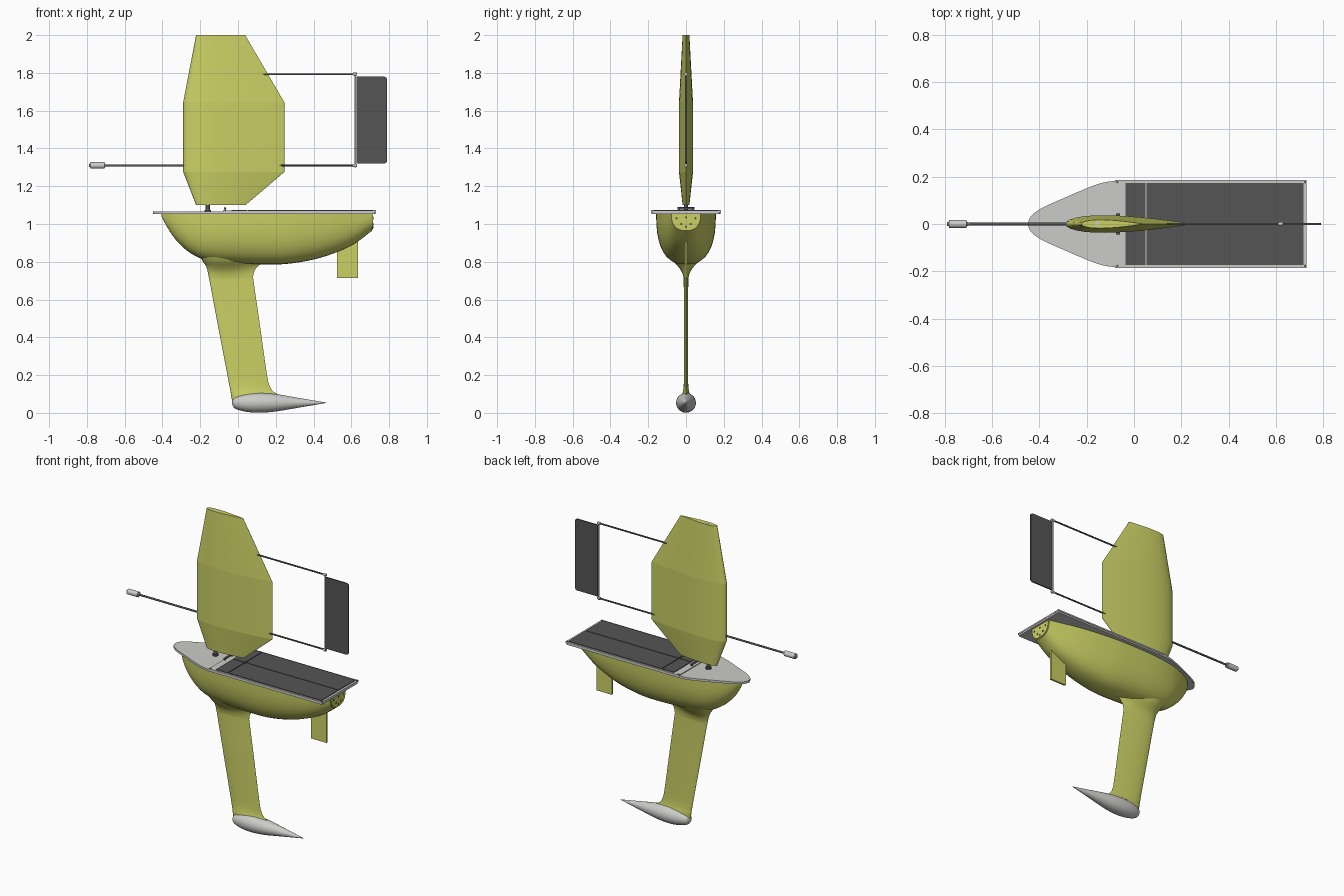
import bpy, bmesh, math
from mathutils import Vector

if "Cube" in bpy.data.objects:
    bpy.data.objects.remove(bpy.data.objects["Cube"])


def material(name, r, g, b):
    m = bpy.data.materials.new(name)
    m.use_nodes = True
    m.diffuse_color = (r, g, b, 1)
    m.node_tree.nodes["Principled BSDF"].inputs["Base Color"].default_value = (r, g, b, 1)
    return m


LIME = material("lime yellow", 0.60, 0.64, 0.13)
DARK = material("dark grey", 0.09, 0.09, 0.09)
LIGHT = material("light grey", 0.60, 0.60, 0.58)


def finish(name, bm, mat, angle=None):
    bmesh.ops.recalc_face_normals(bm, faces=bm.faces)
    mesh = bpy.data.meshes.new(name)
    bm.to_mesh(mesh)
    bm.free()
    mesh.materials.append(mat)
    ob = bpy.data.objects.new(name, mesh)
    bpy.context.collection.objects.link(ob)
    if angle:
        bpy.ops.object.select_all(action='DESELECT')
        ob.select_set(True)
        bpy.context.view_layer.objects.active = ob
        bpy.ops.object.shade_smooth_by_angle(angle=math.radians(angle))
    return ob


def box(name, lo, hi, mat):
    bm = bmesh.new()
    bmesh.ops.create_cube(bm, size=1)
    lo, hi = Vector(lo), Vector(hi)
    for v in bm.verts:
        v.co = (lo + hi) / 2 + v.co * (hi - lo)
    return finish(name, bm, mat)


def rod(name, a, b, r, mat, bevel=0):
    a, b = Vector(a), Vector(b)
    bm = bmesh.new()
    bmesh.ops.create_cone(bm, cap_ends=True, segments=20, radius1=r, radius2=r, depth=(b - a).length)
    if bevel:
        rims = [e for e in bm.edges if abs(e.verts[0].co.z - e.verts[1].co.z) < 1e-5]
        bmesh.ops.bevel(bm, geom=rims, offset=bevel, segments=3, affect='EDGES')
    turn = (b - a).to_track_quat('Z', 'Y')
    for v in bm.verts:
        v.co = turn @ v.co + (a + b) / 2
    return finish(name, bm, mat, 40)


def plate(name, outline, axis, lo, hi, mat, angle=None):
    """Extrude a flat outline along axis (0, 1 or 2)."""
    bm = bmesh.new()

    def point(p, d):
        c = list(p)
        c.insert(axis, d)
        return bm.verts.new(c)
    face = bm.faces.new([point(p, lo) for p in outline])
    out = bmesh.ops.extrude_face_region(bm, geom=[face])["geom"]
    for v in out:
        if isinstance(v, bmesh.types.BMVert):
            v.co[axis] = hi
    return finish(name, bm, mat, angle)


def loft(name, rings, mat, angle=None, crease=False):
    bm = bmesh.new()
    loops = [[bm.verts.new(p) for p in ring] for ring in rings]
    n = len(loops[0])
    for a, b in zip(loops, loops[1:]):
        for i in range(n):
            j = (i + 1) % n
            bm.faces.new((a[i], a[j], b[j], b[i]))
    caps = [bm.faces.new(loops[0]), bm.faces.new(loops[-1])]
    if crease:
        for f in bm.faces:
            f.smooth = f not in caps
        for loop in loops:
            for i in range(n):
                bm.edges.get((loop[i], loop[(i + 1) % n])).smooth = False
    return finish(name, bm, mat, angle)


def smooth_rows(rows, steps=5):
    """Catmull-Rom interpolation through rows of numbers."""
    out = []
    for i in range(len(rows) - 1):
        p0, p1, p2 = rows[max(i - 1, 0)], rows[i], rows[i + 1]
        p3 = rows[min(i + 2, len(rows) - 1)]
        for s in range(steps):
            t = s / steps
            out.append([b + t * (c - a) / 2 + t * t * (a - 2.5 * b + 2 * c - d / 2)
                        + t ** 3 * (-a + 3 * b - 3 * c + d) / 2
                        for a, b, c, d in zip(p0, p1, p2, p3)])
    return out + [list(rows[-1])]


def foil(z, front, back, half, n=16):
    """Symmetric wing section lying flat at height z."""
    def thick(u):
        return 10 * half * (.2969 * u ** .5 - .126 * u - .3516 * u * u + .2843 * u ** 3 - .1016 * u ** 4)
    us = [(1 - math.cos(math.pi * i / n)) / 2 for i in range(n + 1)]
    pts = [(u, thick(u)) for u in us] + [(u, -thick(u)) for u in us[-1:0:-1]]
    return [(front + u * (back - front), y, z) for u, y in pts]


# Hull: x, half beam, keel height
stations = smooth_rows([(-.405, .004, 1.04), (-.37, .045, .975), (-.32, .08, .905), (-.25, .112, .845),
                        (-.17, .135, .81), (-.05, .152, .795), (.1, .158, .787), (.25, .156, .788),
                        (.4, .142, .812), (.52, .123, .85), (.62, .1, .898), (.71, .078, .965)])


def section(x, w, low, n=20):
    pts = []
    for i in range(n + 1):
        a = math.pi * i / n
        c, s = math.cos(a), math.sin(a)
        pts.append((x, math.copysign(abs(c) ** .8, c) * w, 1.055 - s ** .8 * (1.055 - low)))
    return pts


loft("hull", [section(*s) for s in stations], LIME, 45)
transom = [(y, z) for _, y, z in section(.71, .074, .97)]
plate("transom_plate", transom, 0, .706, .716, LIME)
for y, z in ((-.05, 1.03), (.05, 1.03), (-.025, 1.0), (.025, 1.0), (0, 1.035), (0, .985)):
    rod("transom_fitting", (.714, y, z), (.718, y, z), .006, DARK)

# Keel fin with flared root and foot
fin = [(.055, -.03, .24, .022), (.095, -.037, .215, .02), (.115, -.04, .185, .016), (.15, -.047, .165, .012),
       (.21, -.058, .152, .011), (.45, -.104, .118, .011), (.68, -.147, .085, .012), (.72, -.155, .08, .014),
       (.75, -.161, .087, .024), (.775, -.168, .104, .042), (.8, -.185, .135, .065), (.825, -.2, .15, .08)]
loft("keel_fin", [foil(*r) for r in smooth_rows(fin, 3)], LIME, 50)

# Ballast bulb: x, radius
profile = smooth_rows([(-.032, .002), (-.026, .019), (-.01, .033), (.04, .047), (.11, .0525), (.2, .046),
                       (.32, .026), (.42, .009), (.468, .001)], 4)
turns = [math.tau * i / 28 for i in range(28)]
loft("ballast_bulb", [[(x, r * math.cos(a), .0535 + r * math.sin(a)) for a in turns] for x, r in profile],
     LIGHT, 60)

# Rudder
plate("rudder", [(.525, .715), (.635, .715), (.635, .915), (.6, .893), (.525, .862)], 1, -.006, .006, LIME)
rod("rudder_stock", (.58, 0, .85), (.58, 0, .92), .006, DARK)

# Deck
bow = smooth_rows([(-.45, 0), (-.435, .033), (-.39, .067), (-.3, .108), (-.19, .155), (-.13, .175), (-.085, .182)], 4)
half = bow + [(.722, .182), (.728, .176)]
outline = half + [(x, -y) for x, y in half[:0:-1]]
plate("deck", outline, 2, 1.052, 1.066, LIGHT, 30)
box("panel_tray", (-.08, -.185, 1.062), (.73, .185, 1.071), LIGHT)

# Solar panels, two rows split crosswise
for side in (-1, 1):
    for x0, x1 in ((-.035, .048), (.053, .716)):
        ys = sorted((side * .002, side * .174))
        box("solar_panel", (x0, ys[0], 1.068), (x1, ys[1], 1.075), DARK)
    for x in (-.071, .723):
        rod("tray_screw", (x, side * .177, 1.07), (x, side * .177, 1.074), .005, DARK)
rod("deck_bar", (-.068, -.045, 1.083), (-.068, .045, 1.083), .006, DARK)
for side in (-1, 1):
    rod("bar_foot", (-.068, side * .035, 1.065), (-.068, side * .035, 1.083), .004, DARK)

# Wing sail on its mast
loft("wing_sail", [foil(1.1, -.222, .04, .018), foil(1.275, -.29, .245, .037),
                   foil(1.645, -.29, .245, .037), foil(2.0, -.222, .038, .018)], LIME, crease=True)
rod("mast", (-.16, 0, 1.055), (-.16, 0, 1.15), .011, DARK)
rod("mast_collar", (-.16, 0, 1.06), (-.16, 0, 1.075), .018, DARK)
rod("mast_top", (-.155, 0, 1.99), (-.155, 0, 2.001), .01, LIGHT)

# Counterweight boom
rod("counterweight_boom", (-.71, 0, 1.31), (-.27, 0, 1.31), .006, DARK)
rod("counterweight", (-.79, 0, 1.31), (-.7, 0, 1.31), .017, LIGHT, .008)

# Tail booms and vane
for z, x in ((1.793, .125), (1.31, .215)):
    rod("tail_boom", (x, 0, z), (.62, 0, z), .005, DARK)
    rod("boom_joint", (.61, 0, z), (.63, 0, z), .008, LIGHT)
rod("tail_post", (.621, 0, 1.3), (.621, 0, 1.8), .005, LIGHT)
corners = []
for cx, cz, start in ((.772, 1.338, 270), (.772, 1.762, 0)):
    for k in range(6):
        a = math.radians(start + 18 * k)
        corners.append((cx + .018 * math.cos(a), cz + .018 * math.sin(a)))
plate("tail_vane", [(.627, 1.78), (.627, 1.32)] + corners, 1, -.004, .004, DARK)
